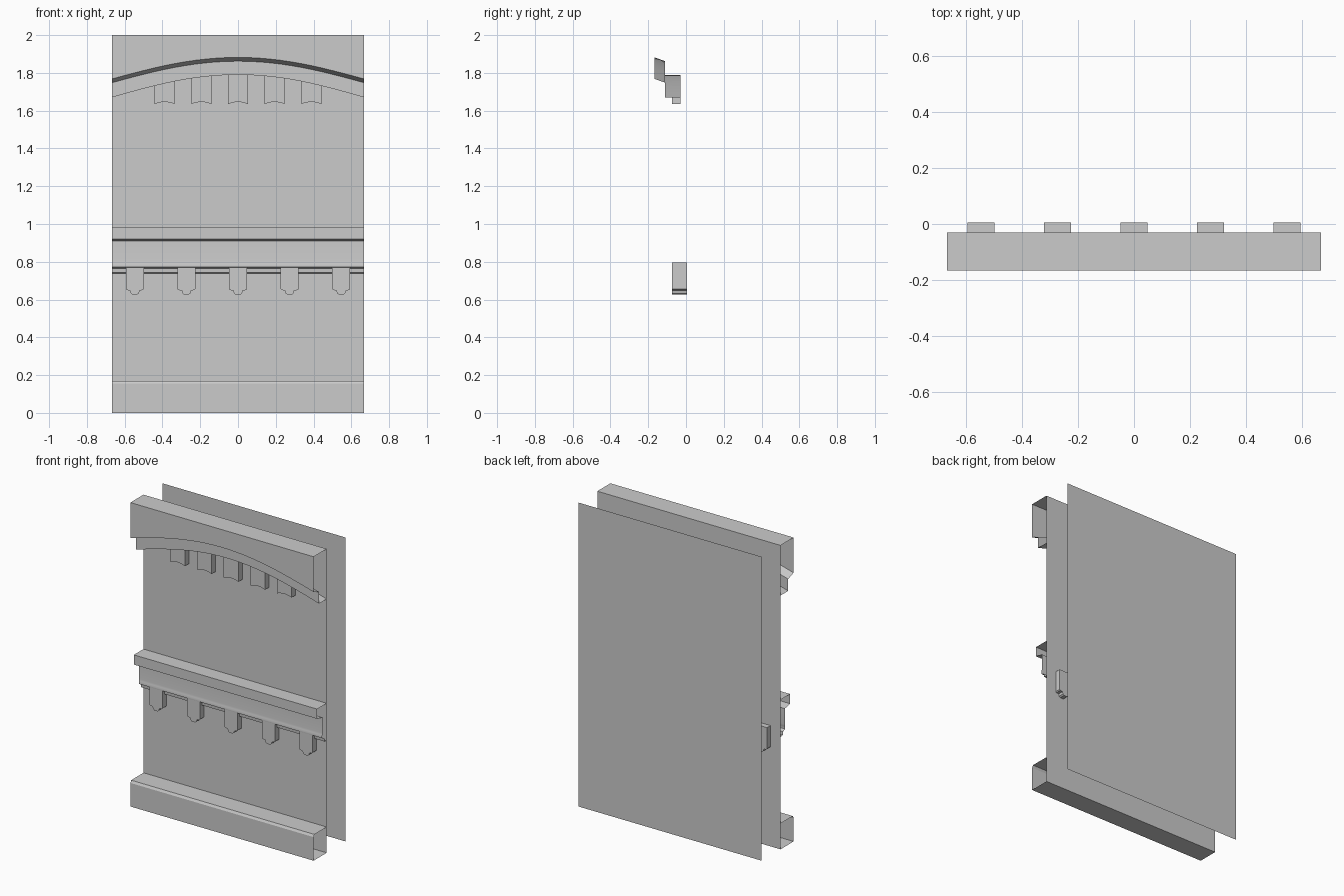
import bpy
import math

if "Cube" in bpy.data.objects:
    bpy.data.objects.remove(bpy.data.objects["Cube"])

HALF = 0.667      # half width of the panel
WALL = -0.03      # y of the front wall sheet
FRONT = -0.166    # foremost y
BACK = 0.166


def make(name, verts, faces, smooth=False):
    mesh = bpy.data.meshes.new(name)
    mesh.from_pydata(verts, [], faces)
    mesh.update()
    obj = bpy.data.objects.new(name, mesh)
    bpy.context.collection.objects.link(obj)
    if smooth:
        bpy.ops.object.select_all(action='DESELECT')
        obj.select_set(True)
        bpy.context.view_layer.objects.active = obj
        bpy.ops.object.shade_smooth_by_angle(angle=math.radians(30))
    return obj


def drop(x):
    """How far the arch curve has fallen at x (0 in the middle)."""
    return 0.3227 * x ** 2 - 0.119 * x ** 4


def moulding(name, profile, steps=1, smooth=False):
    """Open-ended strip; profile is (y, z, arch amount) from bottom to top."""
    n = len(profile)
    verts, faces = [], []
    for i in range(steps + 1):
        x = -HALF + 2 * HALF * i / steps
        verts += [(x, y, z - k * drop(x)) for y, z, k in profile]
    for i in range(steps):
        for j in range(n - 1):
            a, b = i * n + j, (i + 1) * n + j
            faces.append((a, b, b + 1, a + 1))
    return make(name, verts, faces, smooth)


def block(name, outline, y0, y1, smooth=False):
    """Closed prism from an anticlockwise (x, z) outline seen from the front."""
    n = len(outline)
    verts = [(x, y0, z) for x, z in outline] + [(x, y1, z) for x, z in outline]
    faces = [tuple(range(n)), tuple(range(2 * n - 1, n - 1, -1))]
    faces += [(i, i + n, (i + 1) % n + n, (i + 1) % n) for i in range(n)]
    return make(name, verts, faces, smooth)


# Thin front and back wall sheets
moulding("front_wall", [(WALL, 0, 0), (WALL, 2, 0)])
moulding("back_wall", [(BACK, 2, 0), (BACK, 0, 0)])

# Plinth with a small chamfer
moulding("plinth", [(WALL, 0, 0), (FRONT, 0, 0), (FRONT, 0.155, 0),
                    (-0.158, 0.17, 0), (WALL, 0.17, 0)])

# Middle rail: lower bead, frieze and projecting ledge
moulding("middle_rail", [(WALL, 0.737, 0), (-0.054, 0.742, 0), (-0.056, 0.764, 0),
                         (-0.078, 0.773, 0), (-0.079, 0.782, 0), (-0.076, 0.792, 0),
                         (-0.0745, 0.805, 0), (-0.0745, 0.909, 0), (-0.13, 0.92, 0),
                         (-0.13, 0.984, 0), (WALL, 0.984, 0)], smooth=True)

# Arched crown with two stepped bands
moulding("arched_crown", [(WALL, 1.79, 1), (-0.11, 1.79, 1), (-0.11, 1.862, 0.95),
                          (FRONT, 1.882, 0.95), (FRONT, 2, 0), (WALL, 2, 0)],
         steps=24, smooth=True)

for i in range(-2, 3):
    # Corbels under the arch, with a shallow hollow underside
    cx, w = i * 0.194, 0.053
    under = [(cx + w * t, 1.635 + 0.011 * (1 - t * t))
             for t in (-1, -0.66, -0.33, 0, 0.33, 0.66, 1)]
    top = [(cx + w * t, 1.79 - drop(cx + w * t)) for t in (1, 0, -1)]
    block(f"arch_corbel_{i + 3}", under + top, -0.073, WALL, True)

    # Rail brackets with a rounded drop, passing through the wall
    cx = i * 0.273
    half = [(0.012, 0.626), (0.021, 0.633), (0.025, 0.648),
            (0.042, 0.65), (0.048, 0.656), (0.048, 0.795)]
    outline = [(cx + x, z) for x, z in half]
    outline += [(cx - x, z) for x, z in reversed(half)]
    block(f"rail_bracket_{i + 3}", outline, -0.073, 0.006)
